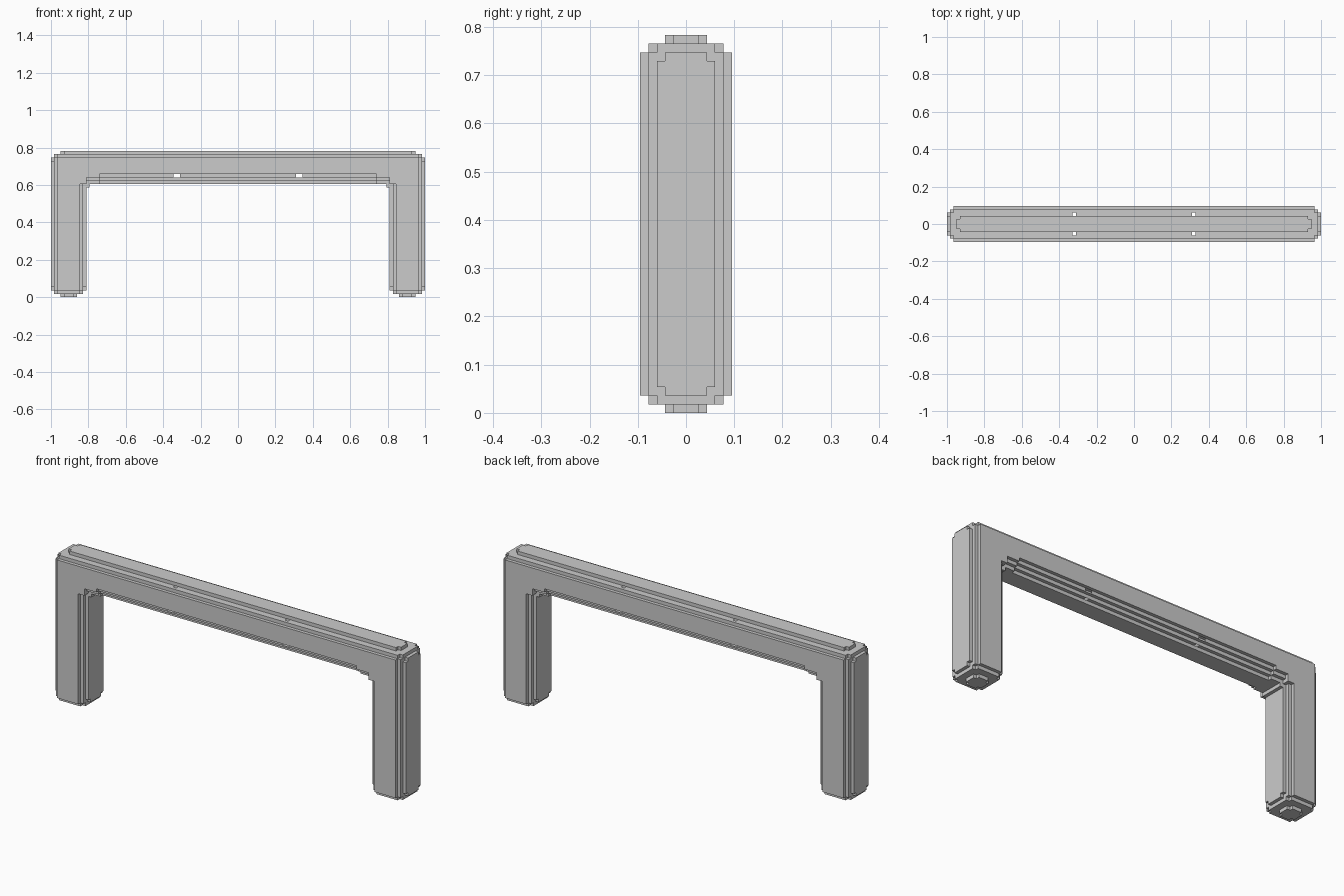
import bpy
import bmesh

if "Cube" in bpy.data.objects:
    bpy.data.objects.remove(bpy.data.objects["Cube"])

# Block grid: cell counts and cell sizes
NX, NY, NZ = 116, 11, 44
SIZE = (2.0 / NX, 0.19 / NY, 0.783 / NZ)
LEG = 11          # leg thickness in cells
UNDER = 34        # first row of the crossbar

# Depth in y (cells) by distance from the outer edge, per rounding level
ROUNDING = [
    [0, 0, 0, 3, 5],
    [0, 7, 9],
    [5, 9, 11],
    [7, 9, 11],
]


def rounded(level, d):
    row = ROUNDING[min(level, 3)]
    return row[min(d, len(row) - 1)]


def depth(i, k):
    """Thickness in y of the arch at column i, row k."""
    if not (0 <= i < NX and 0 <= k < NZ):
        return 0
    i = min(i, NX - 1 - i)                       # mirrored halves
    if k < UNDER:
        if i < LEG:                              # legs with rounded feet
            return rounded(k, min(i, LEG - 1 - i))
        return 7 if (i == LEG and k == UNDER - 1) else 0   # inner corner
    d = rounded(NZ - 1 - k, i)                   # crossbar, rounded top
    if i >= LEG and k < UNDER + 3:               # stepped underside
        steps = (7, 9, 11) if i < LEG + 4 else (5, 7, 9)
        d = min(d, steps[k - UNDER])
    return d


def filled(i, j, k):
    return 2 * abs(j) + 1 <= depth(i, k)


def is_gap(i, j, k, axis):
    """Small openings in the crossbar skin."""
    i = min(i, NX - 1 - i)
    return ((axis == 2 and i == 39 and abs(j) == 3) or
            (axis == 1 and i in (38, 39) and k == UNDER + 2))


bm = bmesh.new()
verts = {}


def vert(p):
    if p not in verts:
        verts[p] = bm.verts.new(((p[0] - NX / 2) * SIZE[0],
                                 (p[1] - 0.5) * SIZE[1],
                                 p[2] * SIZE[2]))
    return verts[p]


# Outer skin: one quad wherever a filled cell meets an empty one
for i in range(NX):
    for k in range(NZ):
        for j in range(-5, 6):
            if not filled(i, j, k):
                continue
            for axis in range(3):
                for side in (0, 1):
                    n = [i, j, k]
                    n[axis] += 2 * side - 1
                    if filled(*n) or is_gap(i, j, k, axis):
                        continue
                    u, v = (axis + 1) % 3, (axis + 2) % 3
                    corners = []
                    for a, b in ((0, 0), (1, 0), (1, 1), (0, 1)):
                        p = [i, j, k]
                        p[axis] += side
                        p[u] += a
                        p[v] += b
                        corners.append(vert(tuple(p)))
                    bm.faces.new(corners if side else corners[::-1])

mesh = bpy.data.meshes.new("stepped_arch")
bm.to_mesh(mesh)
bm.free()
arch = bpy.data.objects.new("stepped_arch", mesh)
bpy.context.collection.objects.link(arch)
